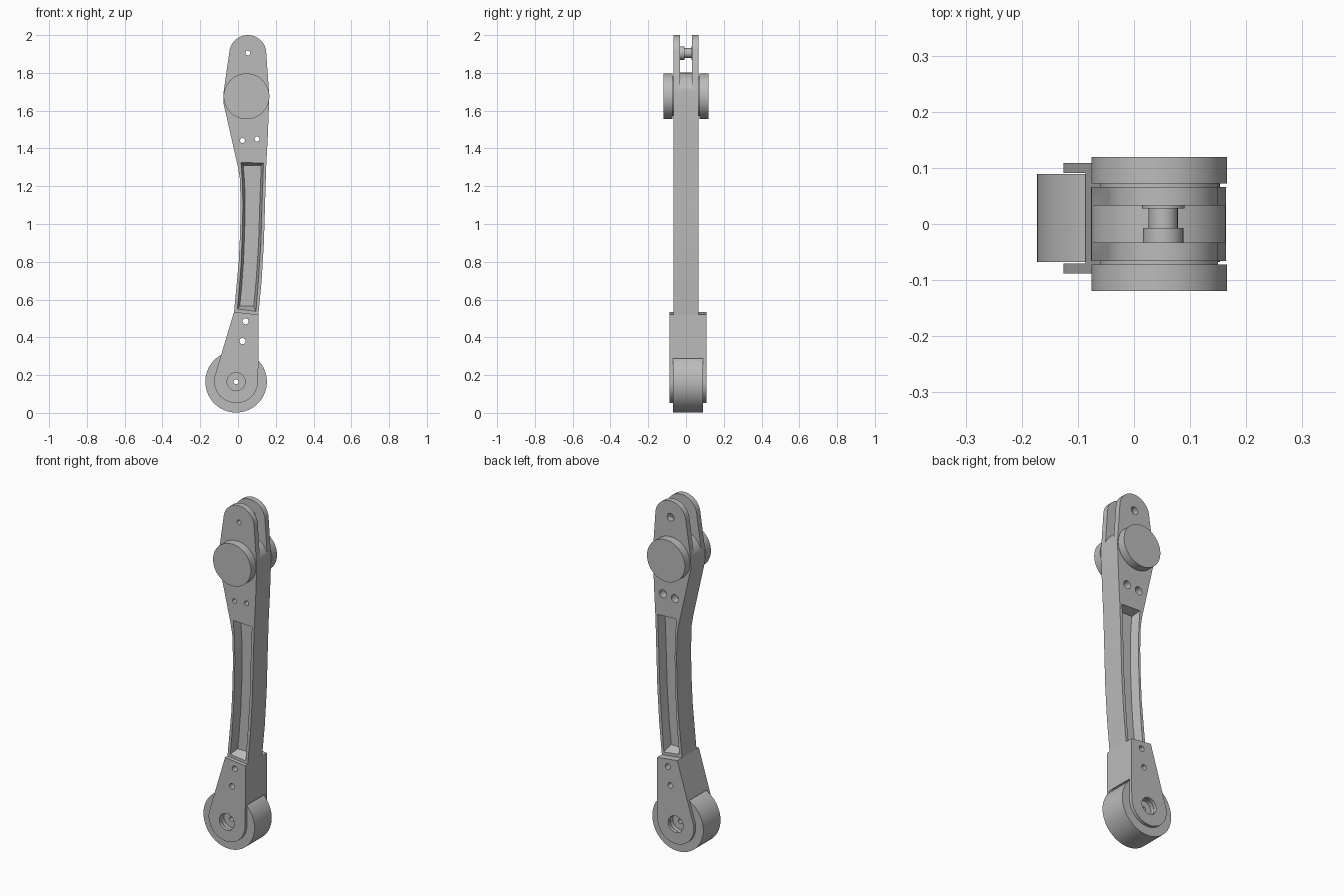
import bpy, bmesh
from math import sin, cos, radians

if "Cube" in bpy.data.objects:
    bpy.data.objects.remove(bpy.data.objects["Cube"])

grey = bpy.data.materials.new("plain grey")
grey.use_nodes = True
grey.diffuse_color = (0.5, 0.5, 0.5, 1)
grey.node_tree.nodes["Principled BSDF"].inputs["Base Color"].default_value = (0.5, 0.5, 0.5, 1)


def arc(cx, cz, r, a0, a1, n=24):
    """Points on an arc in the xz plane, angles in degrees."""
    steps = [radians(a0 + (a1 - a0) * i / n) for i in range(n + 1)]
    return [(cx + r * cos(a), cz + r * sin(a)) for a in steps]


def loft(name, near, far, y0, y1):
    """Solid between two matching xz outlines at depths y0 and y1."""
    bm = bmesh.new()
    a = [bm.verts.new((x, y0, z)) for x, z in near]
    b = [bm.verts.new((x, y1, z)) for x, z in far]
    bm.faces.new(a)
    bm.faces.new(b)
    for i in range(len(a)):
        j = (i + 1) % len(a)
        bm.faces.new((a[i], a[j], b[j], b[i]))
    bmesh.ops.recalc_face_normals(bm, faces=bm.faces)
    mesh = bpy.data.meshes.new(name)
    bm.to_mesh(mesh)
    bm.free()
    mesh.materials.append(grey)
    ob = bpy.data.objects.new(name, mesh)
    bpy.context.collection.objects.link(ob)
    return ob


def prism(name, outline, y0, y1):
    return loft(name, outline, outline, y0, y1)


def cylinder(name, centre, r, y0, y1, n=64):
    return prism(name, arc(*centre, r, 0, 360, n)[:-1], y0, y1)


def combine(ob, other, operation="DIFFERENCE"):
    """Apply a boolean and discard the helper."""
    mod = ob.modifiers.new("cut", "BOOLEAN")
    mod.operation, mod.solver, mod.object = operation, "EXACT", other
    bpy.context.view_layer.update()
    mesh = bpy.data.meshes.new_from_object(ob.evaluated_get(bpy.context.evaluated_depsgraph_get()))
    ob.modifiers.clear()
    ob.data = mesh
    bpy.data.objects.remove(other)


def drill(ob, centre, r, y0=-0.3, y1=0.3):
    combine(ob, cylinder("drill", centre, r, y0, y1, 24))


HUB, PIN, AXLE = (0.045, 1.676), (0.052, 1.905), (-0.01, 0.165)
HALF = 0.066

# Curved arm with rounded head
right = [(0.108, 0.52), (0.125, 0.7), (0.137, 0.9), (0.143, 1.1), (0.149, 1.3),
         (0.158, 1.47), (0.164, 1.63), (0.164, 1.7)]
left = [(-0.076, 1.7), (-0.077, 1.64), (0.0, 1.3), (0.01, 1.24), (0.014, 1.1),
        (0.011, 0.95), (0.004, 0.8), (-0.01, 0.65), (-0.021, 0.535)]
arm = prism("arm", right + arc(0.052, 1.902, 0.098, 10, 170) + left, -HALF, HALF)

# Fork gap, rounded around the hub
gap = arc(*HUB, 0.125, 0, 180, 32) + [(-0.3, 1.68), (-0.3, 2.2), (0.4, 2.2), (0.4, 1.68)]
combine(arm, prism("gap", gap, -0.033, 0.033))

# Sloped-wall pockets on both faces
outer = [(0.095, 0.537), (0.108, 0.7), (0.121, 0.9), (0.127, 1.1), (0.135, 1.322),
         (0.016, 1.327), (0.023, 1.22), (0.026, 1.1), (0.023, 0.95), (0.017, 0.8),
         (0.006, 0.65), (-0.003, 0.55)]
inner = [(x + (-0.012 if i < 5 else 0.012), min(max(z, 0.565), 1.31))
         for i, (x, z) in enumerate(outer)]
for side in (-1, 1):
    combine(arm, loft("pocket", outer, inner, side * (HALF + 0.0005), side * 0.016))

# Screw holes, counterbored from the back
for centre in ((0.024, 1.442), (0.101, 1.45)):
    drill(arm, centre, 0.013)
    drill(arm, centre, 0.023, 0.02, 0.3)
drill(arm, PIN, 0.013, -0.3, 0)
drill(arm, PIN, 0.022, 0, 0.3)

# Lower bracket holding the roller
foot_outline = [(0.108, 0.52), (-0.021, 0.535)] + arc(-0.01, 0.168, 0.116, 162, 360, 40) + [(0.108, 0.28)]
foot = prism("lower_bracket", foot_outline, -0.088, 0.109)
slot = cylinder("slot", AXLE, 0.17, -0.07, 0.091)
combine(foot, slot)

# Roller and its bored axle
roller = cylinder("roller", AXLE, 0.163, -0.068, 0.089, 96)
for part in (foot, roller):
    drill(part, AXLE, 0.013)
    drill(part, AXLE, 0.048, -0.3, -0.045)
    drill(part, AXLE, 0.048, 0.066, 0.3)
for centre in ((0.04, 0.485), (0.024, 0.38)):
    drill(foot, centre, 0.016)

# Pivot discs on narrower necks
parts = [arm, foot, roller]
for label, side in (("front", -1), ("back", 1)):
    parts.append(cylinder(label + "_pivot_disc", HUB, 0.121, side * 0.072, side * 0.119))
    parts.append(cylinder(label + "_pivot_neck", HUB, 0.105, side * 0.06, side * 0.075))

# Stepped pin across the fork
for name, r, y0, y1 in (("pin_collar", 0.036, -0.034, -0.007),
                        ("pin_stem", 0.026, -0.009, 0.03),
                        ("pin_flange", 0.038, 0.028, 0.034)):
    piece = cylinder(name, PIN, r, y0, y1, 32)
    drill(piece, PIN, 0.013)
    parts.append(piece)

bpy.ops.object.select_all(action="DESELECT")
for ob in parts:
    ob.select_set(True)
bpy.context.view_layer.objects.active = arm
bpy.ops.object.shade_smooth_by_angle(angle=radians(25))
